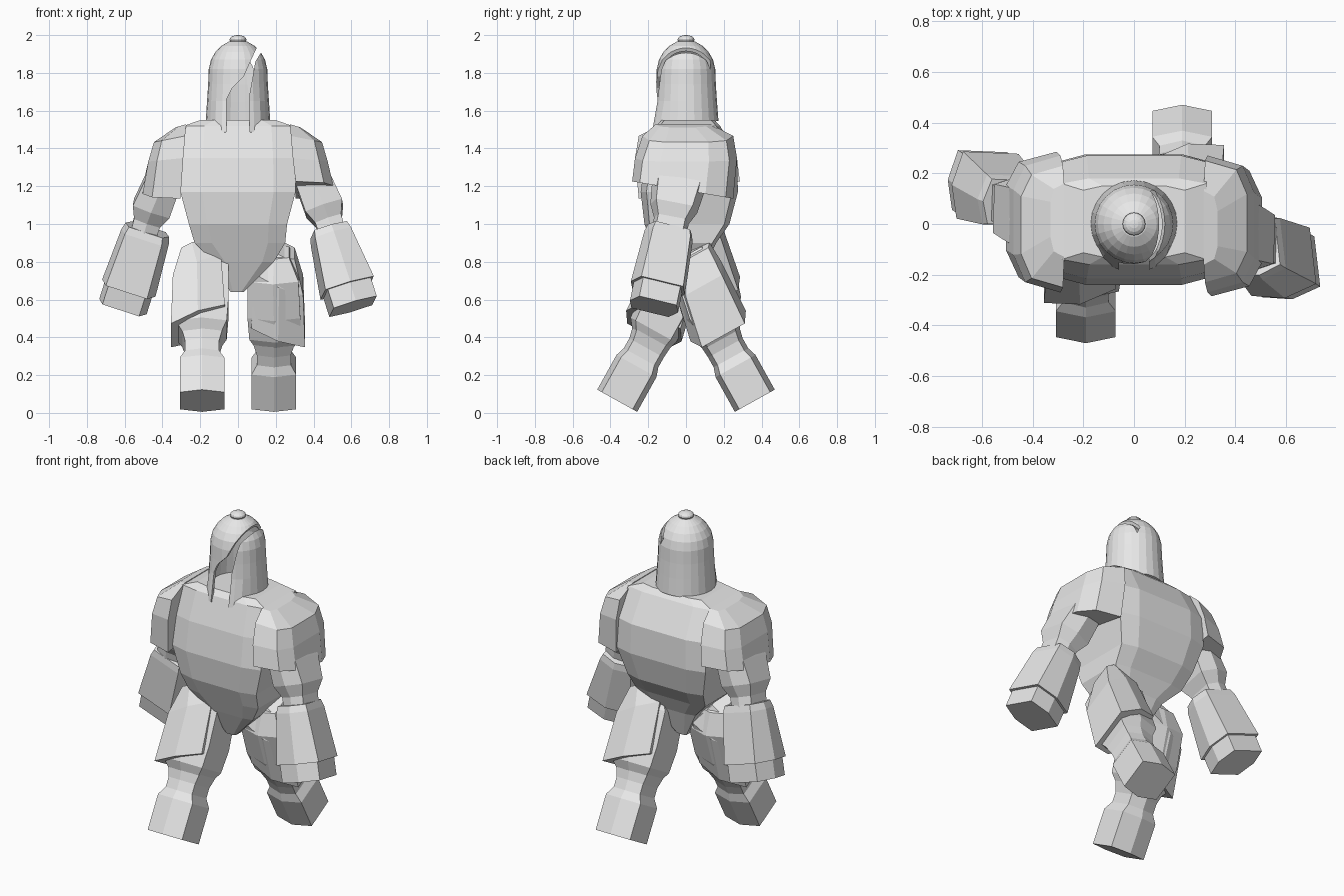
import bpy, bmesh, math
from mathutils import Vector, Matrix

if "Cube" in bpy.data.objects:
    bpy.data.objects.remove(bpy.data.objects["Cube"])

stone = bpy.data.materials.new("pale_grey")
stone.use_nodes = True
GREY = (0.8, 0.8, 0.8, 1)
stone.diffuse_color = GREY
stone.node_tree.nodes["Principled BSDF"].inputs["Base Color"].default_value = GREY

HALF_TURN = Matrix.Rotation(math.pi, 4, "Z")
HEX = [(1, .85), (0, 1.1), (-1, .85), (-1, -.85), (0, -1.1), (1, -.85)]
OCT = [(1, .88), (.62, 1), (-.62, 1), (-1, .88), (-1, -.88), (-.62, -1), (.62, -1), (1, -.88)]
GUARD = [(1, .45), (.5, .85), (-1, 1), (-1, -1), (.5, -.85), (1, -.5)]


def finish(name, bm):
    bmesh.ops.recalc_face_normals(bm, faces=bm.faces)
    mesh = bpy.data.meshes.new(name)
    bm.to_mesh(mesh)
    bm.free()
    mesh.materials.append(stone)
    obj = bpy.data.objects.new(name, mesh)
    bpy.context.collection.objects.link(obj)
    return obj


def loft(name, rings, matrix=Matrix()):
    """Skin a stack of point rings and cap both ends."""
    bm = bmesh.new()
    loops = [[bm.verts.new(matrix @ Vector(p)) for p in ring] for ring in rings]
    n = len(loops[0])
    for a, b in zip(loops, loops[1:]):
        for i in range(n):
            j = (i + 1) % n
            bm.faces.new((a[i], a[j], b[j], b[i]))
    bm.faces.new(loops[0])
    bm.faces.new(loops[-1])
    return finish(name, bm)


def section(shape, z, x0, x1, y0, y1, x_slope=0, y_slope=0):
    """Scale a unit section to the given extents, tilted along x and y."""
    cx, cy, hx, hy = (x0 + x1) / 2, (y0 + y1) / 2, (x1 - x0) / 2, (y1 - y0) / 2
    return [(cx + u * hx, cy + v * hy, z + x_slope * u * hx + y_slope * v * hy)
            for u, v in shape]


def limb(name, start, end, rows, left_roll=0, right_roll=0):
    """Hexagonal limb part; rows give distance, extents and tilt along the axis."""
    start = Vector(start)
    axis = (Vector(end) - start).normalized()
    turn = Vector((0, 0, -1)).rotation_difference(axis).to_matrix().to_4x4()
    place = Matrix.Translation(start) @ turn
    rings = [section(HEX, -row[0], *row[1:]) for row in rows]
    for side, spin, roll in (("left", Matrix(), left_roll), ("right", HALF_TURN, right_roll)):
        loft(side + "_" + name, rings, spin @ place @ Matrix.Rotation(roll, 4, "Z"))


# Torso tapering to a pointed pelvis
loft("torso", [section(OCT, *r) for r in (
    (1.55, -.20, .20, -.13, .15),
    (1.52, -.285, .285, -.16, .18),
    (1.35, -.30, .30, -.215, .27),
    (1.17, -.305, .305, -.24, .275),
    (1.0, -.26, .26, -.22, .23),
    (.9, -.23, .25, -.18, .16),
    (.8, -.13, .19, -.14, .11),
    (.64, -.04, .03, -.07, .06))])

# Helmet shell, dipping at the front
bm = bmesh.new()
profile = [(.172, 1.525), (.164, 1.65), (.158, 1.74), (.155, 1.82), (.143, 1.87),
           (.12, 1.91), (.09, 1.942), (.05, 1.965), (0, 1.975)]
verts = [bm.verts.new((r, 0, z)) for r, z in profile]
edges = [bm.edges.new(pair) for pair in zip(verts, verts[1:])]
bmesh.ops.spin(bm, geom=verts + edges, cent=(0, 0, 0), axis=(0, 0, 1),
               angle=2 * math.pi, steps=24, use_merge=False)
bmesh.ops.remove_doubles(bm, verts=bm.verts, dist=.0005)
for v in bm.verts:
    if v.co.z < 1.55:
        v.co.z += v.co.y * (.25 if v.co.y < 0 else .12)
        if v.co.y < -.1:
            v.co.y -= .02
helmet = finish("helmet", bm)
wall = helmet.modifiers.new("wall", "SOLIDIFY")
wall.thickness = .018
wall.offset = -1

# Sweeping face slit cut through the front and left of the helmet
slit = [(-.06, 1.4), (-.06, 1.66), (-.03, 1.72), (.03, 1.78), (.07, 1.87), (.1, 1.935),
        (.15, 1.98), (.17, 1.95), (.125, 1.912), (.092, 1.86), (.06, 1.68), (.06, 1.4)]
cutter = loft("slit_cutter", [[(x, y, z) for x, z in slit] for y in (-.3, .13)])
cutter.hide_render = True
cut = helmet.modifiers.new("slit", "BOOLEAN")
cut.operation = "DIFFERENCE"
cut.solver = "EXACT"
cut.object = cutter
bpy.context.view_layer.objects.active = helmet
for mod in ("wall", "slit"):
    bpy.ops.object.modifier_apply(modifier=mod)
bpy.data.objects.remove(cutter)

# Round stud on the crown
bm = bmesh.new()
bmesh.ops.create_uvsphere(bm, u_segments=16, v_segments=8, radius=1,
                          matrix=Matrix.Translation((0, 0, 1.975)) @ Matrix.Diagonal((.045, .045, .025, 1)))
finish("crown_stud", bm)

# Shoulder guards
guard = [section(GUARD, *r) for r in (
    (1.52, .275, .33, -.16, .13, -.3),
    (1.45, .28, .445, -.23, .25, -.2),
    (1.34, .29, .475, -.27, .27, -.1),
    (1.18, .305, .505, -.285, .25, 0, -.17))]
loft("left_shoulder_guard", guard)
loft("right_shoulder_guard", guard, HALF_TURN)

# Arms
limb("upper_arm", (.36, -.01, 1.35), (.49, -.085, .98), (
    (0, -.07, .07, -.11, .11), (.15, -.1, .09, -.13, .13),
    (.29, -.1, .105, -.115, .115), (.36, -.07, .075, -.085, .085), (.42, -.07, .07, -.085, .085)))
elbow, wrist = (.48, -.085, .97), (.61, -.17, .56)
limb("forearm", elbow, wrist, (
    (0, -.09, .09, -.11, .11), (.04, -.1, .1, -.12, .12),
    (.33, -.135, .135, -.135, .135)), .15, 1.5)
limb("hand", elbow, wrist, (
    (.3, -.12, .12, -.12, .12), (.435, -.12, .12, -.12, .12)), .15, 1.5)

# Legs: left swings back, right swings forward
hip, foot = (.19, 0, .72), (.19, .35, .09)
limb("thigh", hip, foot, (
    (-.1, -.08, .08, .02, .16), (0, -.14, .13, -.07, .17),
    (.2, -.14, .14, -.11, .15), (.33, -.13, .14, -.11, .14),
    (.4, -.09, .09, -.09, .09)))
limb("shin", hip, foot, (
    (.36, -.11, .11, -.1, .11), (.43, -.09, .09, -.095, .095),
    (.49, -.09, .09, -.095, .095), (.54, -.118, .118, -.11, .11),
    (.75, -.118, .118, -.11, .11)))
limb("thigh_guard", hip, foot, (
    (-.1, .0, .11, .04, .19, -.4), (.02, -.1, .155, -.07, .19, -.5),
    (.31, -.12, .165, -.13, .175, -.4)))
